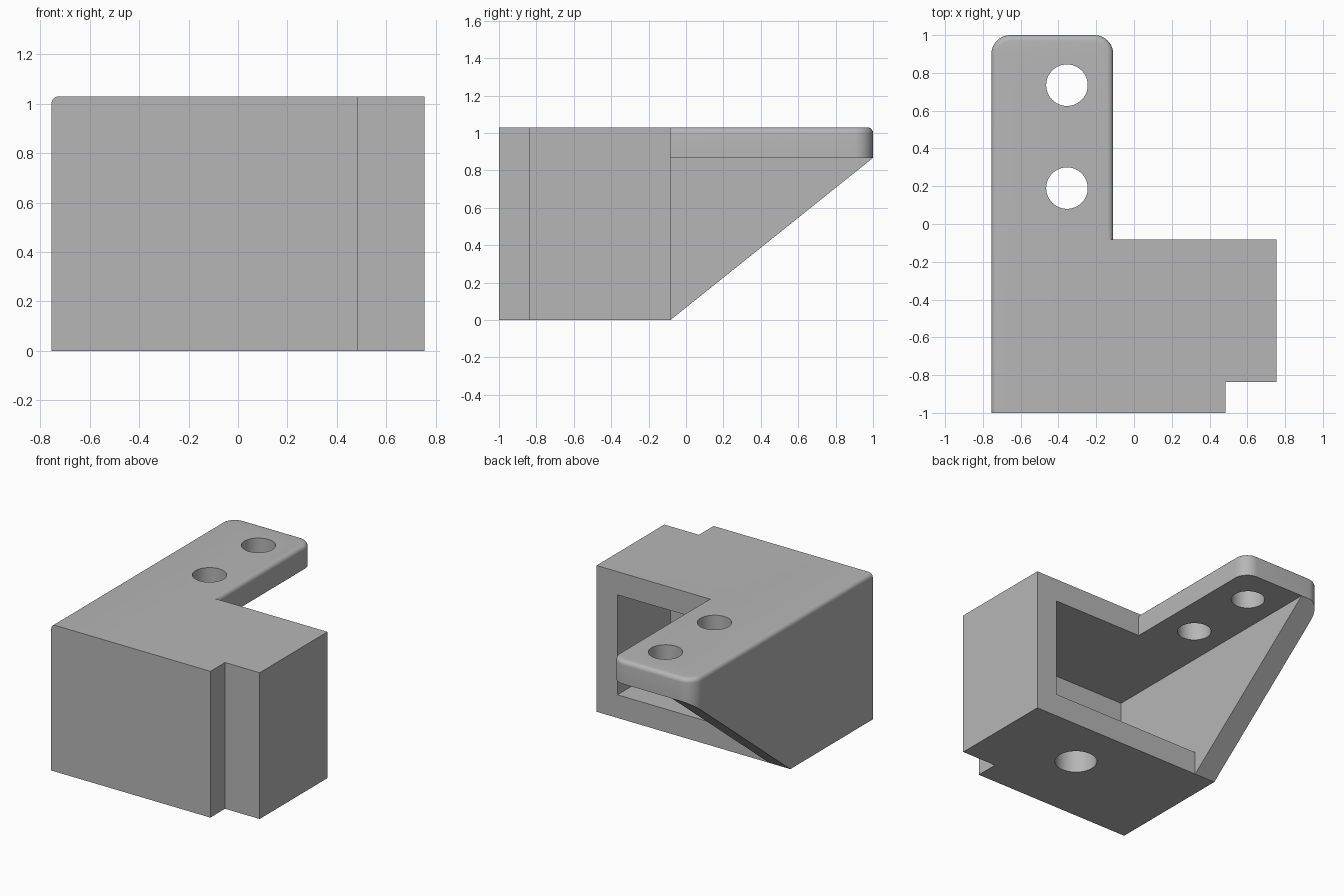
import bpy, bmesh, math
from mathutils import Matrix

old = bpy.data.objects.get("Cube")
if old:
    bpy.data.objects.remove(old, do_unlink=True)

# Overall dimensions
W, H, T = 0.755, 1.03, 0.163        # half width, height, wall thickness
FRONT, BACK, TIP = -1.0, -0.083, 1.0
ARM_X, NOTCH_X = -0.11, 0.485
UNDER = H - T                       # underside of the arm and ceiling

grey = bpy.data.materials.new("plain_grey")
grey.use_nodes = True
grey.diffuse_color = (0.47, 0.47, 0.47, 1)
grey.node_tree.nodes["Principled BSDF"].inputs["Base Color"].default_value = grey.diffuse_color


def finish(name, bm):
    bmesh.ops.recalc_face_normals(bm, faces=bm.faces)
    mesh = bpy.data.meshes.new(name)
    bm.to_mesh(mesh)
    bm.free()
    mesh.materials.append(grey)
    ob = bpy.data.objects.new(name, mesh)
    bpy.context.collection.objects.link(ob)
    return ob


def prism(outline, low, high):
    """Extrude an outline in the ground plane from low to high."""
    bm = bmesh.new()
    face = bm.faces.new([bm.verts.new((x, y, low)) for x, y in outline])
    grown = bmesh.ops.extrude_face_region(bm, geom=[face])["geom"]
    bmesh.ops.translate(bm, vec=(0, 0, high - low),
                        verts=[g for g in grown if isinstance(g, bmesh.types.BMVert)])
    return bm


def rectangle(x0, x1, y0, y1):
    return [(x0, y0), (x1, y0), (x1, y1), (x0, y1)]


def combine(target, tool, operation):
    mod = target.modifiers.new(operation.lower(), 'BOOLEAN')
    mod.operation, mod.object, mod.solver = operation, tool, 'EXACT'
    bpy.context.view_layer.objects.active = target
    bpy.ops.object.modifier_apply(modifier=mod.name)
    bpy.data.objects.remove(tool, do_unlink=True)


def drill(target, x, y, radius, low, high):
    bm = bmesh.new()
    bmesh.ops.create_cone(bm, cap_ends=True, segments=48, radius1=radius, radius2=radius,
                          depth=high - low,
                          matrix=Matrix.Translation((x, y, (low + high) / 2)))
    combine(target, finish("hole_cutter", bm), 'DIFFERENCE')


# Arm strip running the full depth, with a rounded tip and softened top rim
R, STEPS = 0.1, 10
outline = [(-W, FRONT), (ARM_X, FRONT)]
for cx, start in ((ARM_X - R, 0), (-W + R, math.pi / 2)):
    for i in range(STEPS + 1):
        a = start + i * math.pi / 2 / STEPS
        outline.append((cx + R * math.cos(a), TIP - R + R * math.sin(a)))
bm = prism(outline, 0, H)
rim = [e for e in bm.edges
       if all(v.co.z > H - 0.001 for v in e.verts)
       and any(v.co.y > FRONT + 0.001 for v in e.verts)]
bmesh.ops.bevel(bm, geom=rim, offset=0.03, segments=5, profile=0.5, affect='EDGES')
bracket = finish("bracket", bm)

# Housing block with a notched front corner
block = [(-W / 2, FRONT), (NOTCH_X, FRONT), (NOTCH_X, FRONT + T),
         (W, FRONT + T), (W, BACK), (-W / 2, BACK)]
combine(bracket, finish("housing", prism(block, 0, H)), 'UNION')

# Cavity open at the back, stepped to keep the wall around the notch
inner = [(-W + T, FRONT + T), (NOTCH_X - T, FRONT + T), (NOTCH_X - T, FRONT + 2 * T),
         (W - T, FRONT + 2 * T), (W - T, TIP + T), (-W + T, TIP + T)]
combine(bracket, finish("cavity_cutter", prism(inner, T, UNDER)), 'DIFFERENCE')

# Clear space below the arm, beside the gusset
space = rectangle(-W + T, 0, BACK, TIP + T)
combine(bracket, finish("space_cutter", prism(space, -T, UNDER)), 'DIFFERENCE')

# Sloped lower edge of the gusset
slope = UNDER / (TIP - BACK)
bm = bmesh.new()
section = [(BACK, 0), (TIP + T, UNDER + slope * T), (TIP + T, -T), (BACK, -T)]
section[1] = (TIP, UNDER)
section.insert(2, (TIP + T, UNDER))
ends = [[bm.verts.new((x, y, z)) for y, z in section] for x in (-W - T, 0)]
for end in ends:
    bm.faces.new(end)
for i in range(len(section)):
    j = (i + 1) % len(section)
    bm.faces.new((ends[0][i], ends[0][j], ends[1][j], ends[1][i]))
combine(bracket, finish("slope_cutter", bm), 'DIFFERENCE')

# Two arm holes and one floor hole
for y in (0.19, 0.735):
    drill(bracket, -0.355, y, 0.11, UNDER - T, H + T)
drill(bracket, 0.11, -0.46, 0.137, -T, 2 * T)

# Smooth the curved faces, keep the corners sharp
bpy.ops.object.select_all(action='DESELECT')
bracket.select_set(True)
bpy.context.view_layer.objects.active = bracket
bpy.ops.object.shade_smooth_by_angle(angle=math.radians(30))
